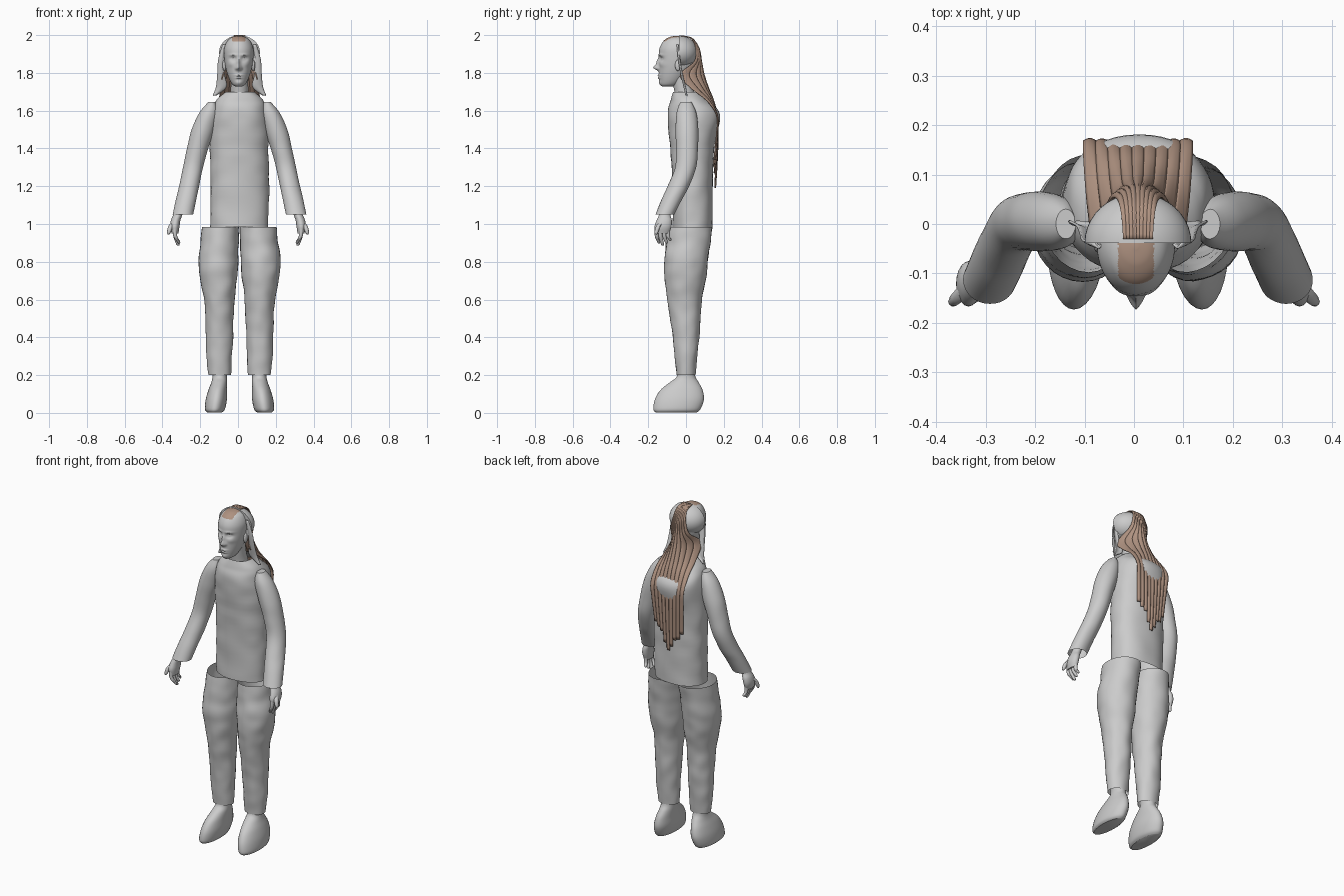
import bpy, bmesh, math, random
from mathutils import Vector, noise

random.seed(4)
cube = bpy.data.objects.get("Cube")
if cube:
    bpy.data.objects.remove(cube, do_unlink=True)

MID = 0.008  # the figure's own centre line
parts = []


def material(name, rgb):
    m = bpy.data.materials.new(name)
    m.use_nodes = True
    m.diffuse_color = (*rgb, 1)
    bsdf = next(n for n in m.node_tree.nodes if n.type == 'BSDF_PRINCIPLED')
    bsdf.inputs["Base Color"].default_value = (*rgb, 1)
    return m


grey = material("light grey", (0.6, 0.6, 0.6))
brown = material("hair brown", (0.43, 0.29, 0.22))


def finish(name, bm, *mats):
    bmesh.ops.recalc_face_normals(bm, faces=bm.faces)
    me = bpy.data.meshes.new(name)
    bm.to_mesh(me)
    bm.free()
    ob = bpy.data.objects.new(name, me)
    bpy.context.collection.objects.link(ob)
    for m in mats:
        me.materials.append(m)
    parts.append(ob)
    return ob


def spline(rows, t):
    """Smooth value along a list of tuples, t from 0 to 1."""
    f = t * (len(rows) - 1)
    i = min(int(f), len(rows) - 2)
    f -= i
    a, b, c, d = (rows[max(0, min(len(rows) - 1, i + k))] for k in (-1, 0, 1, 2))
    return [q + f / 2 * (r - p + f * (2 * p - 5 * q + 4 * r - s + f * (3 * (q - r) + s - p)))
            for p, q, r, s in zip(a, b, c, d)]


def grid(bm, rings, closed):
    vs = [[bm.verts.new(p) for p in ring] for ring in rings]
    for lo, hi in zip(vs, vs[1:]):
        n = len(lo)
        for j in range(n if closed else n - 1):
            k = (j + 1) % n
            bm.faces.new((lo[j], lo[k], hi[k], hi[j]))
    return vs


def loft(name, rows, steps=30, segs=32, side=1, mid=MID, caps=(True, True),
         wrinkle=0.0, power=2.0, mats=(grey,), shape=None):
    """Skin horizontal ovals given as (z, x, y, half width, half depth)."""
    rings = []
    for i in range(steps + 1):
        z, x, y, rx, ry = spline(rows, i / steps)
        ring = []
        for j in range(segs):
            a = math.tau * j / segs
            c, s = math.cos(a), math.sin(a)
            c = math.copysign(abs(c) ** (2 / power), c)
            s = math.copysign(abs(s) ** (2 / power), s)
            fold = 1 + wrinkle * noise.noise(Vector((c * 1.5, s * 1.5 + side * 5, z * 14)))
            ring.append(Vector((mid + side * (x + rx * c * fold), y + ry * s * fold, z)))
        rings.append(ring)
    bm = bmesh.new()
    vs = grid(bm, rings, True)
    for ring, cap in ((vs[0], caps[0]), (vs[-1], caps[1])):
        if cap:
            bm.faces.new(ring)
    if shape:
        shape(bm)
    return finish(name, bm, *mats)


def ellipsoid(name, centre, size, cut=False):
    bm = bmesh.new()
    bmesh.ops.create_uvsphere(bm, u_segments=40, v_segments=24, radius=1)
    if cut:  # keep the rear half and close it
        geom = bm.verts[:] + bm.edges[:] + bm.faces[:]
        res = bmesh.ops.bisect_plane(bm, geom=geom, plane_co=(0, 0, 0),
                                     plane_no=(0, -1, 0), clear_outer=True)
        bmesh.ops.edgeloop_fill(bm, edges=[e for e in bm.edges if e.is_boundary])
    for v in bm.verts:
        v.co = Vector(centre) + Vector(p * q for p, q in zip(v.co, size))
    return finish(name, bm, grey)


# Shirt body
loft("torso", [(0.985, 0, .035, .153, .105), (1.2, 0, .035, .155, .108),
               (1.4, 0, .033, .155, .116), (1.58, 0, .04, .15, .138),
               (1.655, 0, .018, .125, .098), (1.70, .004, 0, .075, .068)],
     steps=40, segs=48, caps=(False, False), wrinkle=.035, power=2.25)

# Trousers, shoes, sleeves and hands on both sides
for side, word in ((-1, "right"), (1, "left")):
    loft(word + "_trouser_leg",
         [(.2, .105, 0, .06, .05), (.3, .108, 0, .068, .06), (.4, .107, 0, .072, .07),
          (.5, .107, -.004, .074, .08), (.6, .107, -.008, .08, .092),
          (.7, .111, -.004, .096, .107), (.8, .112, 0, .104, .115),
          (.9, .105, .012, .1, .117), (.985, .1, .022, .097, .117)],
         steps=50, side=side, caps=(False, False), wrinkle=.05)
    loft(word + "_shoe",
         [(.003, .132, -.052, .04, .11), (.02, .13, -.048, .053, .125),
          (.07, .123, -.035, .056, .13), (.12, .116, -.024, .049, .112),
          (.16, .108, -.01, .042, .078), (.19, .105, 0, .038, .05), (.23, .105, 0, .038, .045)],
         side=side)
    loft(word + "_sleeve",
         [(1.05, .3, -.112, .054, .05), (1.13, .283, -.075, .054, .054),
          (1.2, .267, -.04, .053, .057), (1.3, .246, -.002, .053, .056),
          (1.4, .222, .005, .056, .058), (1.5, .193, .005, .06, .06),
          (1.59, .162, .002, .05, .052), (1.645, .146, 0, .02, .03)],
         steps=36, side=side, caps=(False, True), wrinkle=.02)
    loft(word + "_palm",
         [(.95, .333, -.125, .018, .035), (.985, .335, -.122, .025, .045),
          (1.02, .33, -.115, .025, .04), (1.05, .318, -.112, .024, .03),
          (1.1, .305, -.1, .024, .028)], steps=14, segs=20, side=side, mid=0)
    for i in range(4):
        y, tip = -.155 + .02 * i, .885 + .012 * abs(i - 1)
        loft(f"{word}_finger_{i + 1}",
             [(tip, .312 + .004 * i, y + .012, .004, .004),
              (tip + .01, .315 + .004 * i, y + .01, .009, .009),
              (.935, .332, y, .0105, .0105), (.975, .335, y, .011, .011)],
             steps=10, segs=10, side=side, mid=0)
    loft(word + "_thumb",
         [(.945, .368, -.158, .004, .004), (.955, .366, -.157, .01, .01),
          (.985, .357, -.148, .013, .013), (1.01, .34, -.13, .013, .013)],
         steps=10, segs=10, side=side, mid=0)


# Face features as soft bumps: x, z, width, height, amount forward
def sculpt(bm):
    bumps = [(0, 1.828, .012, .014, .027), (0, 1.855, .009, .022, .012),
             (0, 1.787, .02, .005, .008), (0, 1.774, .017, .005, .008),
             (0, 1.747, .02, .012, .006)]
    for s in (-1, 1):
        bumps += [(s * .03, 1.874, .017, .011, -.014), (s * .03, 1.873, .010, .005, .007),
                  (s * .03, 1.895, .02, .006, .005), (s * .013, 1.823, .006, .007, .008),
                  (s * .043, 1.845, .016, .014, .004)]
    for v in bm.verts:
        if v.co.y < -.06:
            v.co.y -= sum(a * math.exp(-((v.co.x - .004 - x) / w) ** 2 - ((v.co.z - z) / h) ** 2)
                          for x, z, w, h, a in bumps)
    for f in bm.faces:  # hair showing on the crown
        c = f.calc_center_median()
        f.material_index = int(c.z > 1.966 and abs(c.x - .004) < .036)


loft("head", [(1.727, 0, -.095, .015, .03), (1.74, 0, -.085, .035, .05),
              (1.775, 0, -.07, .053, .072), (1.825, 0, -.052, .069, .092),
              (1.88, 0, -.047, .077, .097), (1.93, 0, -.045, .077, .095),
              (1.97, 0, -.045, .06, .073), (1.99, 0, -.045, .033, .04),
              (1.996, 0, -.045, .005, .006)],
     steps=90, segs=96, mid=.004, mats=(grey, brown), shape=sculpt)
loft("neck", [(1.6, 0, .01, .065, .06), (1.68, 0, -.005, .05, .053),
              (1.74, 0, -.018, .046, .05), (1.8, 0, -.025, .048, .05)], steps=12)
for side, word in ((-1, "right"), (1, "left")):
    ellipsoid(word + "_ear", (.004 + side * .076, -.042, 1.84), (.01, .016, .03))

# Rounded hair cap with a flat front
ellipsoid("hair_cap", (MID, -.038, 1.91), (.108, .1, .088), cut=True)

# Flared locks beside the face
LOCK = [(1.95, .07, .09, -.042), (1.87, .08, .113, -.034), (1.79, .078, .118, -.02),
        (1.725, .068, .125, -.005), (1.68, .122, .142, .005)]
for side, word in ((-1, "right"), (1, "left")):
    rings = []
    for i in range(17):
        z, inner, outer, y = spline(LOCK, i / 16)
        rings.append([(MID + side * (inner + (outer - inner) * k / 6),
                       y - .008 * math.sin(math.pi * k / 6), z) for k in range(7)])
    bm = bmesh.new()
    grid(bm, rings, False)
    ob = finish(word + "_side_lock", bm, grey)
    ob.modifiers.new("thickness", 'SOLIDIFY').thickness = .005

# Long hair down the back: path of (y, z, half width, forward wrap)
FALL = [(-.03, 1.997, .03, 0), (.03, 1.983, .034, .004), (.066, 1.93, .042, .015),
        (.078, 1.86, .06, .035), (.092, 1.79, .088, .125), (.115, 1.72, .1, .09),
        (.143, 1.65, .108, .03), (.162, 1.57, .11, -.002), (.166, 1.48, .105, .005),
        (.163, 1.38, .098, .012), (.158, 1.28, .092, .015), (.152, 1.19, .088, .015)]
STRANDS = 9
for n in range(STRANDS):
    reach = 1 - .1 * abs(n - 4) / 4 - random.uniform(0, .06) * (n != 4)
    rings = []
    for i in range(49):
        y, z, half, wrap = spline(FALL, reach * i / 48)
        ring = []
        for k in range(6):
            u = -1 + 2 * (n + k / 5) / STRANDS
            ridge = .005 * math.sin(math.pi * k / 5)
            ring.append((MID + half * u, y - wrap * u * u + ridge * min(1, i / 12), z))
        rings.append(ring)
    bm = bmesh.new()
    grid(bm, rings, False)
    ob = finish(f"back_hair_strand_{n + 1}", bm, brown)
    mod = ob.modifiers.new("thickness", 'SOLIDIFY')
    mod.thickness, mod.offset = .005, 0

# Smooth shading with crisp edges
bpy.ops.object.select_all(action='DESELECT')
for ob in parts:
    ob.select_set(True)
bpy.context.view_layer.objects.active = parts[0]
bpy.ops.object.shade_smooth_by_angle(angle=math.radians(40))
